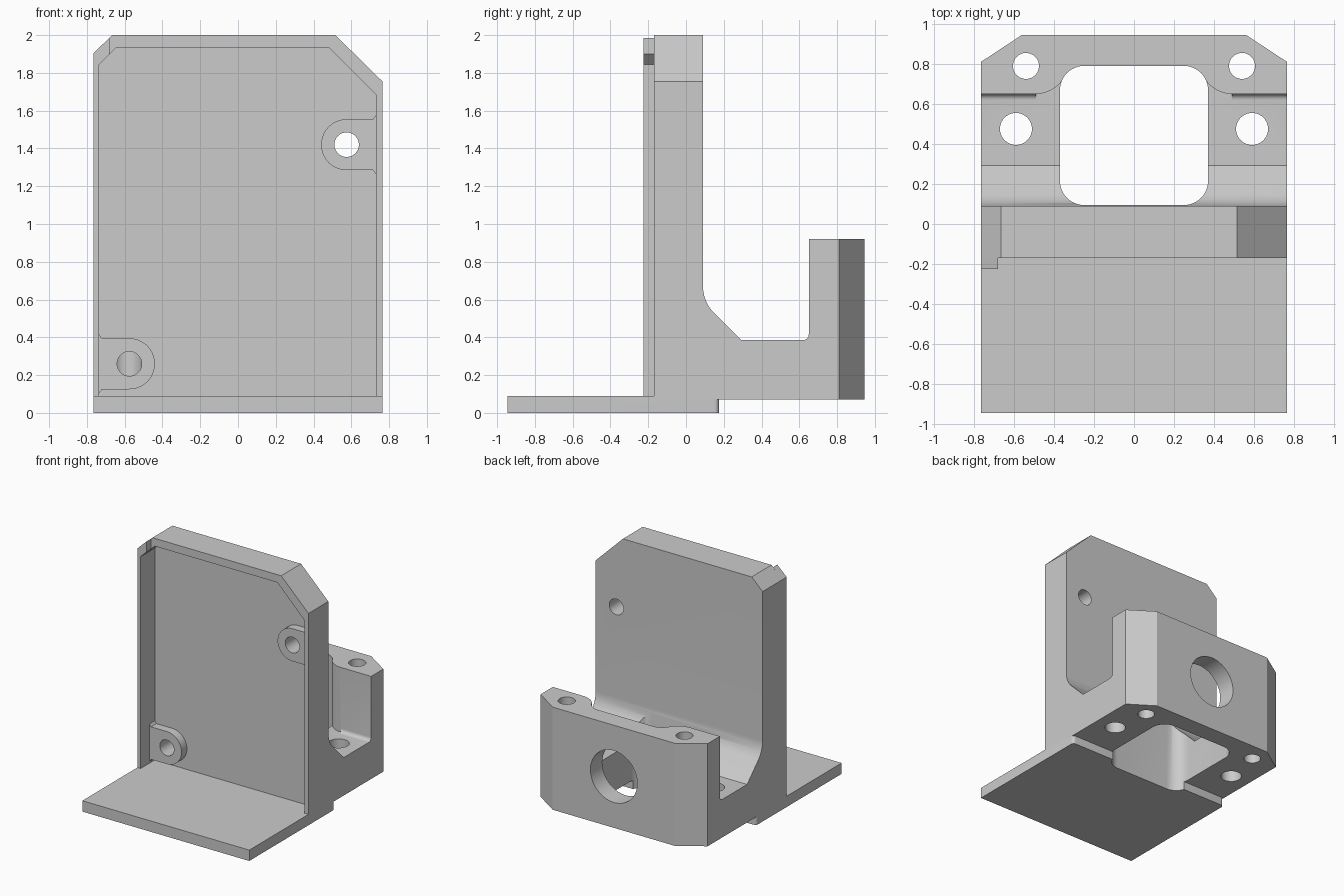
import bpy, bmesh
from math import cos, sin, radians
from mathutils import Vector

cube = bpy.data.objects.get("Cube")
if cube:
    bpy.data.objects.remove(cube)

grey = bpy.data.materials.new("light_grey")
grey.use_nodes = True
COLOUR = (0.6, 0.6, 0.6, 1)
grey.diffuse_color = COLOUR
grey.node_tree.nodes["Principled BSDF"].inputs["Base Color"].default_value = COLOUR


def arc(cx, cy, r, start, end, n=12):
    angles = [radians(start + (end - start) * i / n) for i in range(n + 1)]
    return [(cx + r * cos(a), cy + r * sin(a)) for a in angles]


def circle(cx, cy, r):
    return arc(cx, cy, r, 0, 360, 40)[:-1]


def prism(name, points, axis, lo, hi):
    """Extrude a 2D outline along one axis."""
    place = {"x": lambda p, d: (d, p[0], p[1]),
             "y": lambda p, d: (p[0], d, p[1]),
             "z": lambda p, d: (p[0], p[1], d)}[axis]
    bm = bmesh.new()
    face = bm.faces.new([bm.verts.new(place(p, lo)) for p in points])
    out = bmesh.ops.extrude_face_region(bm, geom=[face])
    verts = [g for g in out["geom"] if isinstance(g, bmesh.types.BMVert)]
    bmesh.ops.translate(bm, verts=verts, vec=Vector(place((0, 0), hi - lo)))
    bmesh.ops.recalc_face_normals(bm, faces=bm.faces)
    mesh = bpy.data.meshes.new(name)
    bm.to_mesh(mesh)
    bm.free()
    mesh.materials.append(grey)
    obj = bpy.data.objects.new(name, mesh)
    bpy.context.collection.objects.link(obj)
    return obj


def cut(obj, points, axis, lo, hi):
    """Subtract a prism and discard the cutter."""
    cutter = prism("cutter", points, axis, lo, hi)
    cutter.hide_render = True
    mod = obj.modifiers.new("cut", "BOOLEAN")
    mod.operation, mod.solver, mod.object = "DIFFERENCE", "EXACT", cutter
    bpy.context.view_layer.objects.active = obj
    bpy.ops.object.modifier_apply(modifier=mod.name)
    bpy.data.objects.remove(cutter)


def mirrored(points, s):
    return [(s * x, y) for x, y in points]


# Bracket body: foot plate, upright wall and rear block in one side profile
profile = [(-.945, 0), (.175, 0), (.175, .07), (.945, .07), (.945, .92), (.65, .92)]
profile += arc(.62, .415, .03, 0, -90, 6)
profile += [(.293, .385)]
profile += arc(.29, .67, .2, 225, 180, 10)
profile += [(.09, 2), (-.17, 2), (-.17, .09), (-.945, .09)]
body = prism("bracket_body", profile, "x", -.765, .765)

# Clipped top corners of the wall
cut(body, [(.495, 2.02), (.785, 1.735), (.9, 2.1)], "y", -.5, .5)
cut(body, [(-.645, 2.019), (-.785, 1.886), (-.9, 2.1)], "y", -.5, .5)

# Shallow pocket in the front of the wall
pocket = [(-.735, .09), (.73, .09), (.73, 1.685), (.48, 1.935), (-.645, 1.935), (-.735, 1.845)]
cut(body, pocket, "y", -.5, -.04)

# Rounded vertical window through the rear
window = (arc(.25, .67, .12, 0, 90) + arc(-.25, .67, .12, 90, 180)
          + arc(-.25, .215, .12, 180, 270) + arc(.25, .215, .12, 270, 360))
cut(body, window, "z", -.1, 1.1)

# Rear block: clipped corners, rounded inner corners, bolt holes, foot corners
inner = arc(.49, .81, .16, 270, 210) + [(.25, .67), (.25, .55), (.49, .55)]
foot_corner = arc(.74, .15, .025, 0, 90, 6) + [(.74, .2), (.8, .2), (.8, .15)]
for s in (-1, 1):
    cut(body, mirrored([(.5395, .9585), (.7855, .7965), (.9, 1.1)], s), "z", -.1, 1.1)
    cut(body, mirrored(inner, s), "z", .385, 1.1)
    cut(body, mirrored(foot_corner, s), "z", -.1, .07)
    cut(body, circle(s * .59, .475, .08), "z", -.1, .6)
    cut(body, circle(s * .54, .79, .065), "z", -.1, 1.1)

# Large round opening in the rear wall
cut(body, circle(0, .495, .215), "y", .6, 1.1)

# Raised lip along the right edge of the wall
lip = prism("front_lip", [(-.765, .09), (-.735, .09), (-.735, 1.845), (-.68, 1.9),
                          (-.68, 1.986), (-.765, 1.905)], "y", -.225, -.17)

# Mounting bosses inside the pocket, with holes through boss and wall
parts = [body, lip]
for name, s, z, wall, depth in (("upper_boss", 1, 1.42, .73, .3),
                                ("lower_boss", -1, .26, .735, .48)):
    outline = [(wall, z - .155), (wall - .015, z - .135)]
    outline += arc(.575, z, .135, 270, 90, 20)
    outline += [(wall - .015, z + .135), (wall, z + .155)]
    boss = prism(name, mirrored(outline, s), "y", -.11, -.04)
    hole = circle(s * .575, z, .065)
    cut(boss, hole, "y", -.4, depth)
    cut(body, hole, "y", -.4, depth)
    parts.append(boss)

# Smooth the curved faces, keep edges sharp
for obj in parts:
    bpy.ops.object.select_all(action="DESELECT")
    obj.select_set(True)
    bpy.context.view_layer.objects.active = obj
    bpy.ops.object.shade_smooth_by_angle(angle=radians(30))
